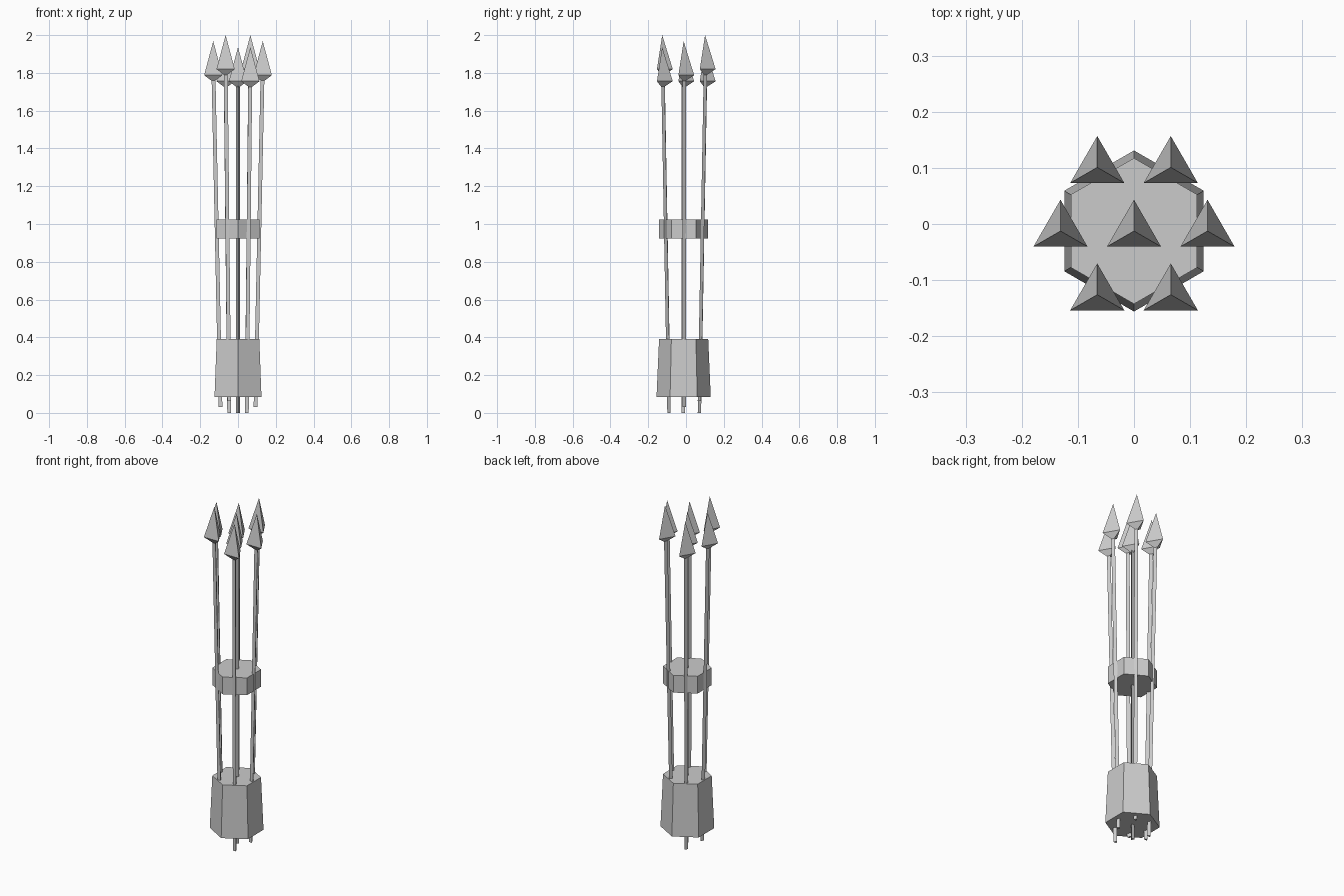
import bpy, math
from mathutils import Vector

if "Cube" in bpy.data.objects:
    bpy.data.objects.remove(bpy.data.objects["Cube"])

CY = -0.0125          # bundle axis in y
LENGTH = 1.936        # length of one arrow


def ring(cx, cy, z, r, n, start):
    return [Vector((cx + r * math.cos(start + 2 * math.pi * i / n),
                    cy + r * math.sin(start + 2 * math.pi * i / n), z)) for i in range(n)]


def make(name, verts, faces):
    mesh = bpy.data.meshes.new(name)
    mesh.from_pydata(verts, [], faces)
    mesh.update()
    obj = bpy.data.objects.new(name, mesh)
    bpy.context.collection.objects.link(obj)
    return obj


def prism(name, lower, upper):
    n = len(lower)
    sides = [(i, (i + 1) % n, n + (i + 1) % n, n + i) for i in range(n)]
    return make(name, lower + upper,
                sides + [tuple(reversed(range(n))), tuple(range(n, 2 * n))])


def arrow(name, angle, spread, z0):
    dx, dy = math.cos(angle) * spread, math.sin(angle) * spread
    # three-sided shaft, leaning outwards towards the head
    bx, by, tx, ty = dx * 0.093, dy * 0.093, dx * 0.130, dy * 0.130
    start = math.pi / 2 if spread else -math.pi / 2
    prism(name + "_shaft", ring(bx, CY + by, z0, 0.0118, 3, start),
          ring(tx, CY + ty, z0 + LENGTH - 0.17, 0.0118, 3, start))
    # upright three-sided head: long point above, shallow point below
    hx, hy, tip = dx * 0.131, CY + dy * 0.131, z0 + LENGTH
    verts = ring(hx, hy, tip - 0.18, 0.0557, 3, math.pi / 2)
    verts += [Vector((hx, hy, tip)), Vector((hx, hy, tip - 0.217))]
    faces = []
    for i in range(3):
        j = (i + 1) % 3
        faces += [(i, j, 3), (j, i, 4)]
    make(name + "_head", verts, faces)


# Six-sided holder at the bottom and binding band in the middle
prism("holder", ring(0, CY, 0.085, 0.1435, 6, math.pi / 2),
      ring(0, CY, 0.392, 0.130, 6, math.pi / 2))
prism("band", ring(0, CY, 0.924, 0.130, 6, math.pi / 2),
      ring(0, CY, 1.025, 0.130, 6, math.pi / 2))

# Centre arrow and six around it at staggered heights
arrow("centre_arrow", 0, 0, 0.0)
for k, z in enumerate([0.032, 0.064, 0.0, 0.032, 0.064, 0.0]):
    arrow("outer_arrow_%d" % (k + 1), k * math.pi / 3, 1, z)
